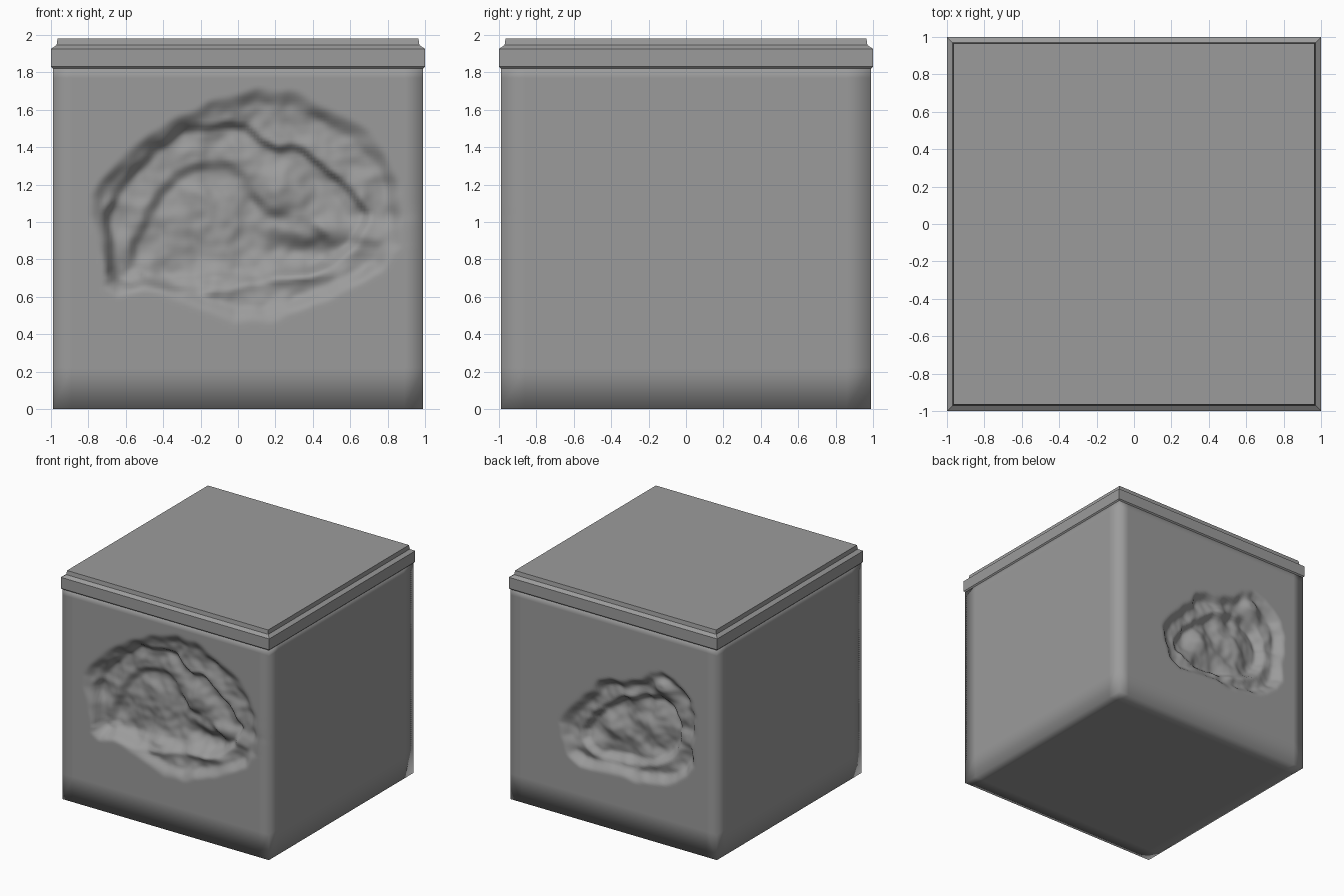
import bpy, bmesh, math
from mathutils import Vector, noise

if "Cube" in bpy.data.objects:
    bpy.data.objects.remove(bpy.data.objects["Cube"])

def smoothstep(t):
    t = max(0.0, min(1.0, t))
    return t * t * (3 - 2 * t)

def rounded(poly):
    """Cut the corners of an outline once."""
    out = []
    for i, b in enumerate(poly):
        a, b = Vector(poly[i - 1]), Vector(b)
        out += [a.lerp(b, .25), a.lerp(b, .75)]
    return out

def inside_distance(px, pz, poly):
    """Signed distance to an outline, positive inside."""
    p, best, inside = Vector((px, pz)), 1e9, False
    for i, b in enumerate(poly):
        a = poly[i - 1]
        e = b - a
        t = max(0, min(1, (p - a).dot(e) / e.dot(e)))
        best = min(best, (p - a - e * t).length)
        if (a.y > pz) != (b.y > pz) and px < a.x + (pz - a.y) / (b.y - a.y) * e.x:
            inside = not inside
    return best if inside else -best

# Broken hollows: stepped outlines with (depth, wall width), then lumps (u, z, ru, rz, height)
FRONT = dict(
    steps=[(.05, .1, [(-.83, 1.1), (-.7, 1.27), (-.5, 1.48), (-.2, 1.63), (.2, 1.75), (.5, 1.62), (.77, 1.44),
                      (.9, 1.13), (.87, .78), (.5, .58), (.05, .41), (-.25, .55), (-.45, .61), (-.71, .6), (-.73, .82)]),
           (.05, .06, [(-.72, .64), (-.72, .9), (-.74, 1.1), (-.5, 1.38), (-.3, 1.53), (0, 1.56), (.18, 1.42),
                       (.32, 1.44), (.5, 1.3), (.72, 1.1), (.7, .92), (.45, .7), (.15, .68), (-.15, .6)]),
           (.04, .08, [(-.63, .64), (-.58, .98), (-.4, 1.24), (-.2, 1.36), (.02, 1.33), (.12, 1.1), (.5, 1),
                       (.5, .7), (.1, .68), (-.2, .66)])],
    lumps=[(-.2, 1.05, .25, .2, .03), (.24, 1.18, .1, .13, .05), (-.12, .7, .12, .08, .05),
           (.38, .95, .2, .07, .05), (.35, .84, .2, .06, -.03), (.3, .73, .2, .05, .04)])
BACK = dict(
    steps=[(.06, .09, [(-.57, .74), (-.42, .97), (-.25, 1.14), (-.12, 1.3), (.2, 1.34), (.4, 1.5), (.64, 1.45),
                       (.79, 1.27), (.79, .95), (.77, .68), (.55, .52), (.26, .46), (-.1, .46), (-.4, .45)]),
           (.06, .07, [(-.4, .7), (-.22, .98), (.05, 1.17), (.35, 1.27), (.6, 1.17), (.64, .85), (.45, .64),
                       (.1, .57), (-.22, .55)])],
    lumps=[(-.05, .85, .15, .14, .06), (.3, .95, .18, .14, .06), (.12, 1.15, .1, .08, .05),
           (.45, 1.35, .1, .08, .06), (.3, .68, .14, .08, .05), (-.2, .65, .1, .08, .05)])
for spec in (FRONT, BACK):
    spec["steps"] = [(d, w, rounded(p)) for d, w, p in spec["steps"]]

def depth(u, z, spec):
    wob = noise.noise(Vector((u * 7, z * 7, 3)))
    fine = noise.noise(Vector((u * 16, z * 16, 9)))
    h, rim = 0.0, None
    for amount, width, outline in spec["steps"]:
        d = inside_distance(u, z, outline)
        if rim is None and d < -.05:
            return 0.0
        s = smoothstep((d + .02 * wob) / width)
        if rim is None:
            rim = s
        h += amount * s
    h += rim * (.025 * wob + .008 * fine)
    for cu, cz, ru, rz, amount in spec["lumps"]:
        h -= rim * amount * math.exp(-((u - cu) / ru) ** 2 - ((z - cz) / rz) ** 2)
    return max(0.0, h)

def span(a, b, n):
    return [a + (b - a) * i / n for i in range(n + 1)]

S, TOP = .99, 1.83
xs = [-S] + span(-.89, .89, 100) + [S]
ys = [-S, -.86, .86, S]
zs = [0] + span(.22, 1.77, 90) + [TOP]

grey = bpy.data.materials.new("dark_grey")
grey.diffuse_color = (.33, .33, .33, 1)
grey.use_nodes = True
grey.node_tree.nodes["Principled BSDF"].inputs["Base Color"].default_value = grey.diffuse_color

def finish(bm, name, smooth):
    bmesh.ops.remove_doubles(bm, verts=bm.verts, dist=1e-4)
    bmesh.ops.recalc_face_normals(bm, faces=bm.faces)
    for f in bm.faces:
        f.smooth = smooth
    me = bpy.data.meshes.new(name)
    bm.to_mesh(me)
    bm.free()
    me.materials.append(grey)
    ob = bpy.data.objects.new(name, me)
    bpy.context.collection.objects.link(ob)

# Block: six grid sheets welded together, soft shading towards the corners
bm = bmesh.new()

def sheet(us, vs, place):
    grid = [[bm.verts.new(place(u, v)) for v in vs] for u in us]
    for i in range(len(us) - 1):
        for j in range(len(vs) - 1):
            bm.faces.new((grid[i][j], grid[i + 1][j], grid[i + 1][j + 1], grid[i][j + 1]))

sheet(xs, zs, lambda x, z: (x, -S + depth(x, z, FRONT), z))
sheet(xs, zs, lambda x, z: (x, S - depth(-x, z, BACK), z))
for side in (-S, S):
    sheet(ys, zs, lambda y, z: (side, y, z))
for level in (0, TOP):
    sheet(xs, ys, lambda x, y: (x, y, level))
finish(bm, "stone_block", True)

# Lid: stacked square rings with a chamfered step
bm = bmesh.new()
rings = []
for r, z in [(.985, 1.815), (1, 1.83), (1, 1.925), (.97, 1.945), (.965, 1.98)]:
    rings.append([bm.verts.new((sx * r, sy * r, z)) for sx, sy in ((-1, -1), (1, -1), (1, 1), (-1, 1))])
for a, b in zip(rings, rings[1:]):
    for i in range(4):
        j = (i + 1) % 4
        bm.faces.new((a[i], a[j], b[j], b[i]))
bm.faces.new(rings[0])
bm.faces.new(rings[-1])
finish(bm, "lid", False)
